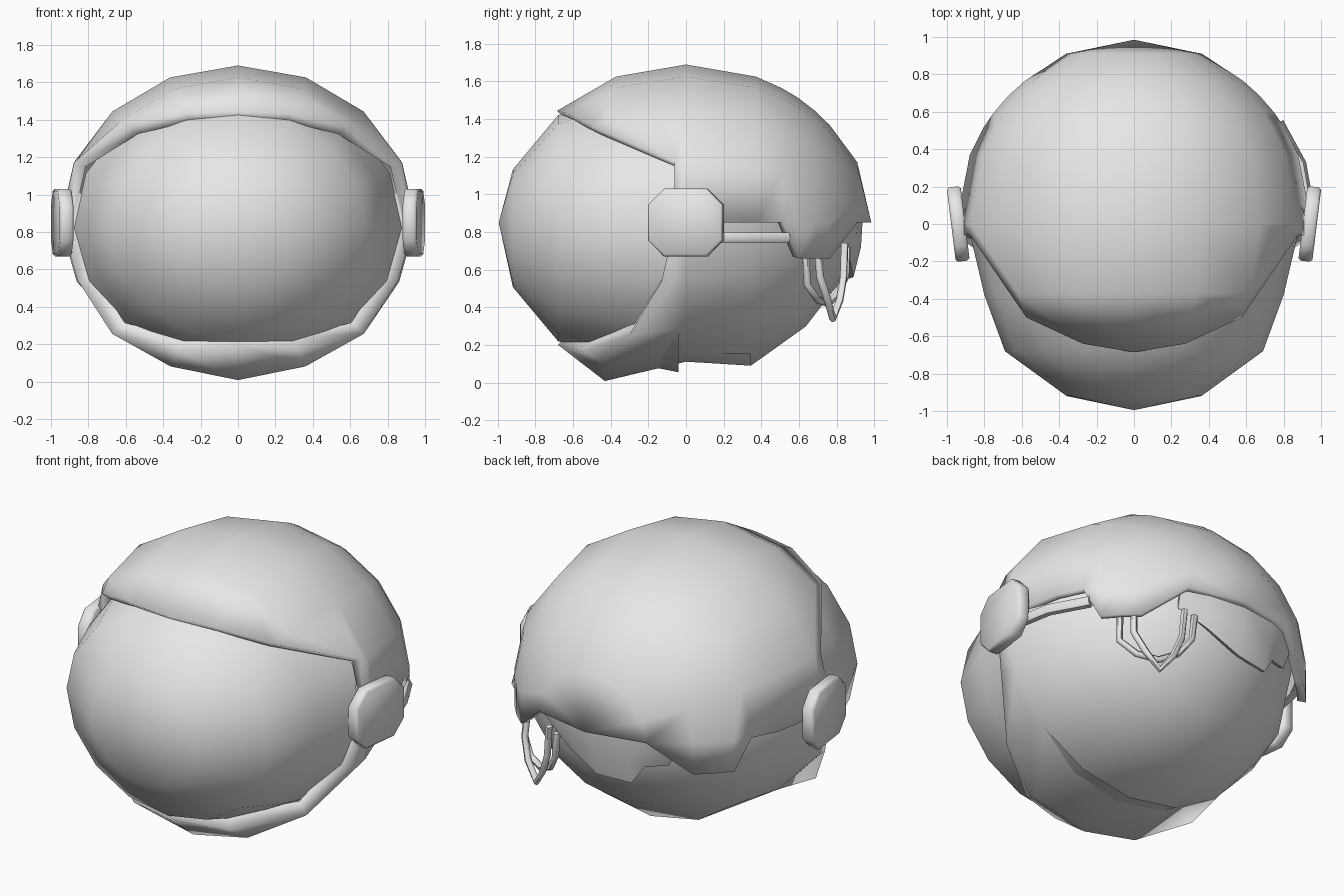
import bpy, bmesh, math
from math import sin, cos, radians, acos, degrees
from mathutils import Vector

if "Cube" in bpy.data.objects:
    bpy.data.objects.remove(bpy.data.objects["Cube"])

grey = bpy.data.materials.new("light_grey")
grey.use_nodes = True
grey.diffuse_color = (0.8, 0.8, 0.8, 1)
grey.node_tree.nodes["Principled BSDF"].inputs["Base Color"].default_value = (0.8, 0.8, 0.8, 1)

MID = Vector((0, 0, 0.85))


def finish(ob, angle):
    """Apply modifiers, colour and shade one object."""
    bpy.ops.object.select_all(action='DESELECT')
    bpy.context.view_layer.objects.active = ob
    ob.select_set(True)
    for mod in list(ob.modifiers):
        bpy.ops.object.modifier_apply(modifier=mod.name)
    ob.data.materials.clear()
    ob.data.materials.append(grey)
    bpy.ops.object.shade_smooth_by_angle(angle=radians(angle))
    return ob


def link(name, bm):
    me = bpy.data.meshes.new(name)
    bm.to_mesh(me)
    bm.free()
    ob = bpy.data.objects.new(name, me)
    bpy.context.collection.objects.link(ob)
    return ob


def sheet(name, rows, thick=0, angle=120):
    """Skin a grid of points, facing outward, with optional inward thickness."""
    bm = bmesh.new()
    grid = [[bm.verts.new(p) for p in row] for row in rows]
    for a, b in zip(grid, grid[1:]):
        for i in range(len(a) - 1):
            bm.faces.new((a[i], a[i + 1], b[i + 1], b[i]))
    bmesh.ops.remove_doubles(bm, verts=bm.verts, dist=0.003)
    bmesh.ops.dissolve_degenerate(bm, edges=bm.edges, dist=0.003)
    bmesh.ops.recalc_face_normals(bm, faces=bm.faces)
    if sum(f.normal.dot(f.calc_center_median() - MID) * f.calc_area() for f in bm.faces) < 0:
        bmesh.ops.reverse_faces(bm, faces=bm.faces)
    ob = link(name, bm)
    if thick:
        mod = ob.modifiers.new("thickness", 'SOLIDIFY')
        mod.thickness, mod.offset = thick, -1
    return finish(ob, angle)


def inset(points, amount):
    return [MID + (Vector(p) - MID) * amount for p in points]


# Front rim depth of the helmet, from the brow down each side to the chin
STEP = 22.5
RIM = [-0.69, -0.64, -0.50, -0.06, -0.06, -0.13, -0.27, -0.55, -0.68]


def rim_angle(phi):
    side = degrees(math.asin(max(-1, min(1, sin(radians(phi))))))
    return degrees(acos(-RIM[round((90 - side) / STEP)] / 0.97))


def ellipsoid(phi, theta, scale, depth):
    t, p = radians(theta), radians(phi)
    return (0.95 * scale * sin(t) * cos(p), -depth * cos(t), 0.85 + 0.84 * scale * sin(t) * sin(p))


def upper_point(phi, theta):
    theta = max(theta, rim_angle(phi))
    return ellipsoid(phi, theta, 1, 0.97 if theta < 150 else 0.985)


def lower_point(phi, theta):
    """Full-size jaw guard in front, narrower bowl behind."""
    theta = max(theta, rim_angle(phi))
    chin = max(0, -sin(radians(phi))) ** 2
    if theta < 80:
        scale = 1 + 0.085 * chin
    elif theta < 100:
        scale = 1 - 0.12 * chin
    else:
        scale = 0.93 + (0.05 * chin if theta < 120 else 0)
    x, y, z = ellipsoid(phi, theta, scale, 0.97 if theta < 100 else 0.90)
    return (x, y - (0.06 * chin if 60 < theta < 80 else 0), z)


# Upper shell: its lower edge drops into a flap at each rear corner
def flap_point(phi, theta):
    x, y, z = upper_point(phi, theta)
    return (x, y, 0.66 if 125 < theta < 145 else z)


def upper_row(theta):
    row = [flap_point(0, theta)] + [upper_point(STEP * i, theta) for i in range(9)]
    row.append(flap_point(180, theta))
    return inset(row[:1], 0.95) + row + inset(row[-1:], 0.95)


rows = [upper_row(t) for t in (45, 67.5, 90, 112.5, 122, 128, 135, 142, 157.5, 180)]
sheet("upper_shell", [inset(rows[0], 0.93)] + rows)

# Lower shell with a lip turned in toward the visor
columns = [-192] + [-180 + STEP * i for i in range(9)] + [12]
rows = [[lower_point(p, 45 + STEP * i) for p in columns] for i in range(7)]
sheet("lower_shell", [inset(rows[0], 0.90)] + rows)

# Visor: rings around the front-to-back axis
rings = [(-0.995, 0), (-0.92, 0.36), (-0.68, 0.69), (-0.38, 0.80), (-0.04, 0.88)]
sheet("visor", [[(r * cos(radians(STEP * i)), y,
                  (0.85 if r < 0.1 else 0.82) + 0.87 * r * sin(radians(STEP * i)))
                 for i in range(17)] for y, r in rings])


def around(az, r, z):
    return (r * cos(radians(az)), r * sin(radians(az)), z)


# Torn panel at the back, with a ragged lower edge
ragged = [(66, 0.76), (77, 0.67), (91, 0.56), (105, 0.55), (110, 0.66), (119, 0.68), (121, 0.75)]
sheet("torn_back_panel", [[around(a, 0.94, 0.88) for a, z in ragged],
                          [around(a, 0.93, (0.88 + z) / 2) for a, z in ragged],
                          [around(a, 0.89, z) for a, z in ragged]], 0.025, 40)

# Ear pads: chamfered blocks, tilted to follow the head
for side, name in ((1, "left_ear_pad"), (-1, "right_ear_pad")):
    bm = bmesh.new()
    bmesh.ops.create_cube(bm, size=1)
    bmesh.ops.scale(bm, vec=(0.075, 0.40, 0.36), verts=bm.verts)
    corners = [e for e in bm.edges if abs(e.verts[0].co.x - e.verts[1].co.x) > 0.01]
    bmesh.ops.bevel(bm, geom=corners, offset=0.085, segments=1, affect='EDGES')
    outline = [e for e in bm.edges if abs(e.verts[0].co.x - e.verts[1].co.x) < 0.001]
    bmesh.ops.bevel(bm, geom=outline, offset=0.012, segments=1, affect='EDGES')
    pad = link(name, bm)
    pad.location = (side * 0.94, 0, 0.85)
    pad.rotation_euler.z = -side * radians(7)
    finish(pad, 120)


def tube(name, points, radius):
    cu = bpy.data.curves.new(name, 'CURVE')
    cu.dimensions = '3D'
    cu.bevel_depth, cu.bevel_resolution, cu.use_fill_caps = radius, 1, True
    sp = cu.splines.new('POLY')
    sp.points.add(len(points) - 1)
    for pt, co in zip(sp.points, points):
        pt.co = (*co, 1)
    ob = bpy.data.objects.new(name, cu)
    bpy.context.collection.objects.link(ob)
    bpy.ops.object.select_all(action='DESELECT')
    bpy.context.view_layer.objects.active = ob
    ob.select_set(True)
    bpy.ops.object.convert(target='MESH')
    return finish(bpy.context.object, 60)


# Exposed pipe behind the left ear pad, and loose wires below the flap
tube("ear_pipe", [(0.92, 0.15, 0.77), (0.89, 0.32, 0.77), (0.77, 0.54, 0.77)], 0.032)
tube("outer_wire", [around(*p) for p in ((50, 0.91, 0.74), (50, 0.93, 0.56), (54, 0.93, 0.44),
                                         (59, 0.91, 0.34), (64, 0.91, 0.44), (67, 0.91, 0.56),
                                         (68, 0.91, 0.74))], 0.02)
tube("inner_wire", [around(*p) for p in ((45, 0.90, 0.72), (45, 0.91, 0.52), (51, 0.90, 0.44),
                                         (59, 0.88, 0.42), (66, 0.88, 0.47), (71, 0.90, 0.57),
                                         (72, 0.90, 0.72))], 0.02)
